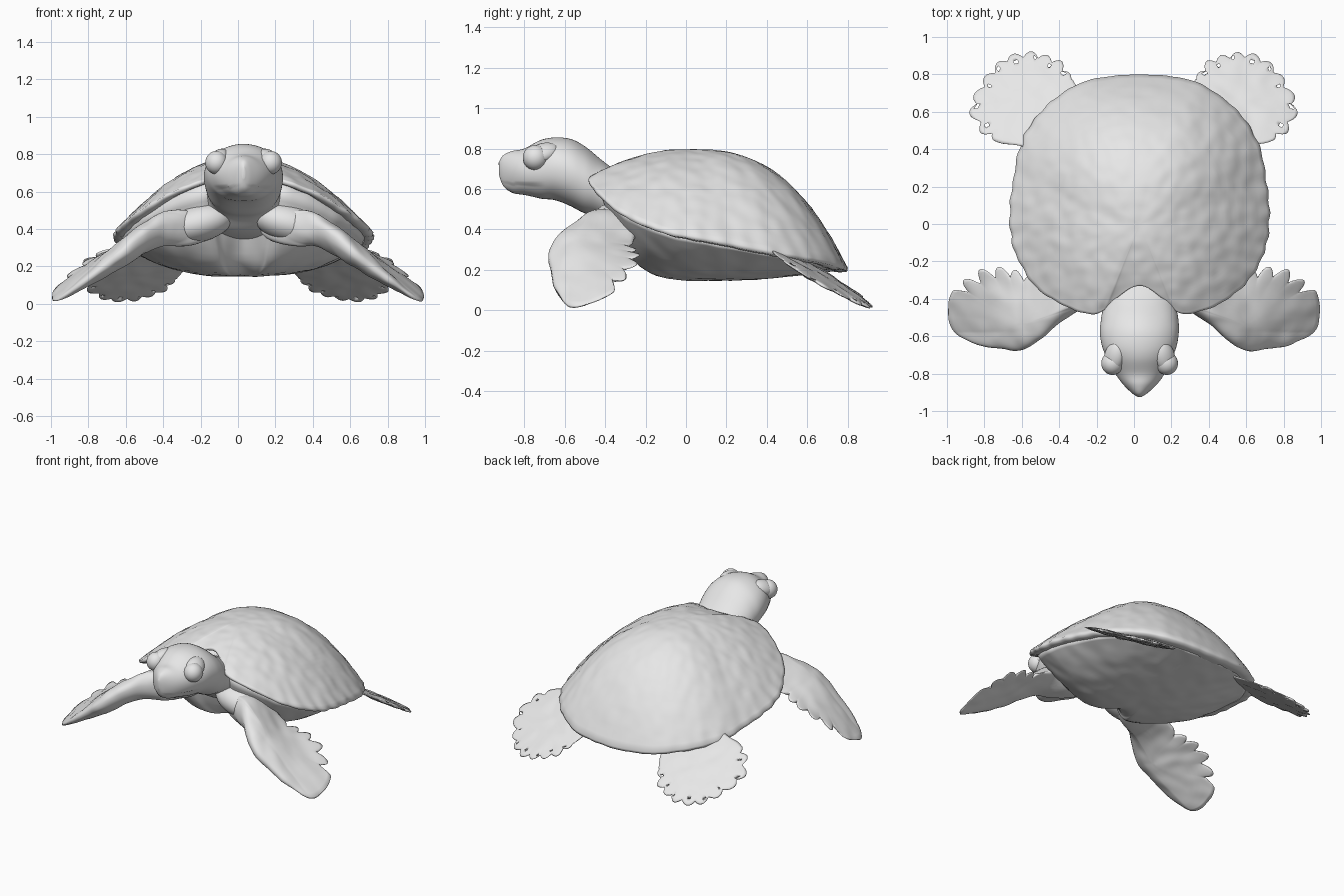
import bpy, bmesh, math
from mathutils import Vector, Matrix, noise

cube = bpy.data.objects.get("Cube")
if cube:
    bpy.data.objects.remove(cube, do_unlink=True)

CX = 0.03  # the body sits slightly off the flipper centre line

grey = bpy.data.materials.new("pale grey")
grey.use_nodes = True
grey.diffuse_color = (0.8, 0.8, 0.8, 1)
grey.node_tree.nodes["Principled BSDF"].inputs["Base Color"].default_value = (0.8, 0.8, 0.8, 1)


def finish(name, bm, rough=0.0, freq=10):
    """Roughen along the normals, then make a smooth object."""
    bmesh.ops.recalc_face_normals(bm, faces=bm.faces)
    bm.normal_update()
    moves = [v.normal * noise.noise(v.co * freq) * rough for v in bm.verts]
    for v, m in zip(bm.verts, moves):
        v.co += m
    for f in bm.faces:
        f.smooth = True
    me = bpy.data.meshes.new(name)
    bm.to_mesh(me)
    bm.free()
    me.materials.append(grey)
    ob = bpy.data.objects.new(name, me)
    bpy.context.collection.objects.link(ob)


def curve(pts, per, closed=True):
    """Smooth curve through points of any dimension."""
    n, out = len(pts), []
    for i in range(n if closed else n - 1):
        if closed:
            p = [pts[(i + k) % n] for k in (-1, 0, 1, 2)]
        else:
            p = [pts[min(max(i + k, 0), n - 1)] for k in (-1, 0, 1, 2)]
        for s in range(per):
            t = s / per
            out.append([b + 0.5 * t * (c - a + t * (2*a - 5*b + 4*c - d + t * (3 * (b - c) + d - a)))
                        for a, b, c, d in zip(*p)])
    return out if closed else out + [list(pts[-1])]


def skin(name, rings, rough=0.0, freq=10, holes=()):
    """Join closed rings into a capped skin; holes are (ring, segment) cells cut through."""
    bm = bmesh.new()
    vs = [[bm.verts.new(p) for p in r] for r in rings]
    n, last = len(vs[0]), len(vs) - 1
    skip = set(holes) | {(last - 1 - r, s) for r, s in holes}
    for i in range(last):
        for j in range(n):
            k = (j + 1) % n
            if (i, j) not in skip:
                bm.faces.new((vs[i][j], vs[i][k], vs[i + 1][k], vs[i + 1][j]))
    # walls only where a hole cell meets a solid cell
    for r, j in holes:
        k = (j + 1) % n
        corners = [(r, j), (r, k), (r + 1, k), (r + 1, j)]
        beside = [(r - 1, j), (r, k), (r + 1, j), (r, (j - 1) % n)]
        for (a, b), (c, d), cell in zip(corners, corners[1:] + corners[:1], beside):
            if cell not in skip:
                bm.faces.new((vs[a][b], vs[c][d], vs[last - c][d], vs[last - a][b]))
    for r in (vs[0], vs[-1]):
        mid = sum((v.co for v in r), Vector()) / n
        tip = bm.verts.new(mid)
        for j in range(n):
            bm.faces.new((r[j], r[(j + 1) % n], tip))
    finish(name, bm, rough, freq)


# Shell rim: half outline from neck notch to tail, then mirrored
half = [(0, -.33, .73), (.14, -.41, .69), (.2, -.47, .665), (.28, -.48, .64), (.42, -.43, .58),
        (.55, -.34, .5), (.635, -.22, .44), (.685, -.08, .39), (.695, .08, .36), (.675, .24, .33),
        (.64, .42, .295), (.555, .57, .27), (.44, .68, .25), (.28, .767, .225), (0, .8, .21)]
rim = curve(half + [(-x, y, z) for x, y, z in half[-2:0:-1]], 10)


def scallop(i):
    return 1 + 0.006 * rim[i][0] ** 2 * 2 * math.sin(i * math.tau / 7)


# Shell: dome rings, thick lip, then a return under the edge
rings = []
for k in range(1, 41):
    t = k / 40
    ring = []
    for i, (x, y, z) in enumerate(rim):
        power = 1.9 + 0.85 * max(0, y / math.hypot(x, y)) ** 2
        s = t * (1 + (scallop(i) - 1) * t ** 8)
        ring.append((CX + x * s, y * s, z + (0.797 - z) * (1 - t ** power)))
    rings.append(ring)
for s, drop in ((0.995, .018), (0.95, .022), (0.85, .01)):
    rings.append([(CX + x * s * scallop(i), y * s, z - drop) for i, (x, y, z) in enumerate(rim)])
skin("shell", rings, 0.005, 15)

# Belly: bowl below the rim, steep at the chest and shallow at the tail
rings = []
for k in range(24, 0, -1):
    t = k / 24
    ring = []
    for x, y, z in rim:
        along = y / math.hypot(x, y)
        power = 3 + (2.3 if along < 0 else -1.4) * along ** 2
        bx, by, top = x * 0.94, y * 0.92 + 0.005, z - 0.015
        ring.append((CX + bx * t, 0.2 + (by - 0.2) * t, top + (0.147 - top) * (1 - t ** power)))
    rings.append(ring)
skin("belly", rings, 0.005, 11)

# Head and neck: sections of y, centre height, half width, half height
sections = [(-.925, .7, .008, .03), (-.905, .69, .04, .075), (-.86, .685, .088, .103),
            (-.8, .685, .132, .115), (-.72, .697, .172, .145), (-.65, .7, .2, .155),
            (-.57, .68, .212, .165), (-.5, .645, .206, .165), (-.42, .6, .195, .145),
            (-.33, .535, .23, .15), (-.22, .49, .3, .14), (-.05, .45, .34, .12)]
rings = []
for y, zc, w, h in curve(sections, 6, closed=False):
    ring = []
    for j in range(64):
        a = math.tau * j / 64
        c, s = math.cos(a), math.sin(a)
        # the underside is squarer than the crown
        if s < 0:
            c = math.copysign(abs(c) ** 0.8, c)
        x, z = w * c, zc + h * s
        # lower jaw is tucked in under the mouth line
        mouth = 0.625 + 0.25 * max(0, -y - 0.86)
        if y < -0.7 and z < mouth:
            x *= 1 - 0.08 * min(1, (-y - 0.7) / 0.06)
        ring.append((CX + x, y, z))
    rings.append(ring)
skin("head_and_neck", rings, 0.003, 8)


def ball(name, loc, size, turn=(0, 0, 0)):
    bm = bmesh.new()
    m = Matrix.Translation(loc)
    for angle, axis in zip(turn, "XYZ"):
        m = m @ Matrix.Rotation(angle, 4, axis)
    bmesh.ops.create_uvsphere(bm, u_segments=32, v_segments=20, radius=1,
                              matrix=m @ Matrix.Diagonal((*size, 1)))
    finish(name, bm)


def blade(name, side, outline, centre, height, thick, teeth, depth, holes=()):
    """Flipper: rings spread from a centre to a toothed outline, top then bottom."""
    edge = curve(outline, 16)
    cx, cy = centre
    steps = [k / 14 for k in range(1, 14)] + [0.985]
    rings = []
    for sign in (1, -1):
        for t in (steps if sign > 0 else steps[::-1]):
            ring = []
            for i, (x, y) in enumerate(edge):
                bite = 0
                if teeth[0] * 16 <= i <= teeth[1] * 16:
                    bite = depth * (1 - abs(math.sin(math.pi * i / 14))) * t ** 6
                px, py = cx + (x - cx) * t * (1 - bite), cy + (y - cy) * t * (1 - bite)
                h = thick(px, py) * math.sqrt(1 - t * t)
                ring.append((side * px, py, height(px, py) + sign * h))
            rings.append(ring)
    skin(name, rings, 0.006, 12, holes)


# Front flippers: leading edge first, toothed trailing edge after the tip
front_edge = [(.12, -.34), (.24, -.43), (.38, -.52), (.5, -.62), (.6, -.677), (.7, -.672),
              (.84, -.645), (.965, -.58), (1, -.48), (.985, -.37), (.92, -.3), (.82, -.235),
              (.7, -.225), (.6, -.25), (.48, -.25), (.3, -.2), (.16, -.22)]


def blend(v, low, high):
    s = min(1, max(0, (v - low) / (high - low)))
    return s * s * (3 - 2 * s)


def arm_height(x, y):
    drop = max(0, x - 0.38)
    tilt = 0.35 * blend(x, 0.45, 0.9)
    return 0.405 - 0.7 * drop * drop / (drop + 0.07) + tilt * max(y + 0.52, -0.06)


def arm_thick(x, y):
    trailing = blend(y, -0.6, -0.2) * blend(x, 0.3, 0.6)
    return max(0.025, 0.165 - 0.14 * x) * (1 - 0.85 * trailing)


# Hind flippers: thin tilted fans with a scalloped, pierced edge
hind_edge = [(.3, .5), (.28, .66), (.325, .78), (.38, .87), (.47, .91), (.57, .925), (.68, .9),
             (.77, .83), (.84, .73), (.885, .61), (.83, .49), (.74, .44), (.64, .42), (.45, .4)]


def fan_height(x, y):
    return 0.012 - 0.133 * (x - 0.6) - 0.587 * (y - 0.92)


def fan_thick(x, y):
    return 0.018


pierced = [(11 - s % 2, s + k) for s in range(38, 160, 17) for k in range(2 + s % 3)]

for side, word in ((1, "left"), (-1, "right")):
    blade("front_flipper_" + word, side, front_edge, (.6, -.54), arm_height, arm_thick, (9.2, 13.6), 0.2)
    blade("hind_flipper_" + word, side, hind_edge, (.56, .66), fan_height, fan_thick, (2, 11), 0.12, pierced)
    # Shoulder, eye and heavy brow on each side
    ball("shoulder_" + word, (CX + side * .24, -.34, .43), (.19, .13, .1), (0, side * .25, 0))
    ball("eye_" + word, (CX + side * .145, -.745, .755), (.06, .062, .062))
    ball("brow_" + word, (CX + side * .135, -.71, .778), (.058, .085, .042), (.15, side * .6, side * .3))
